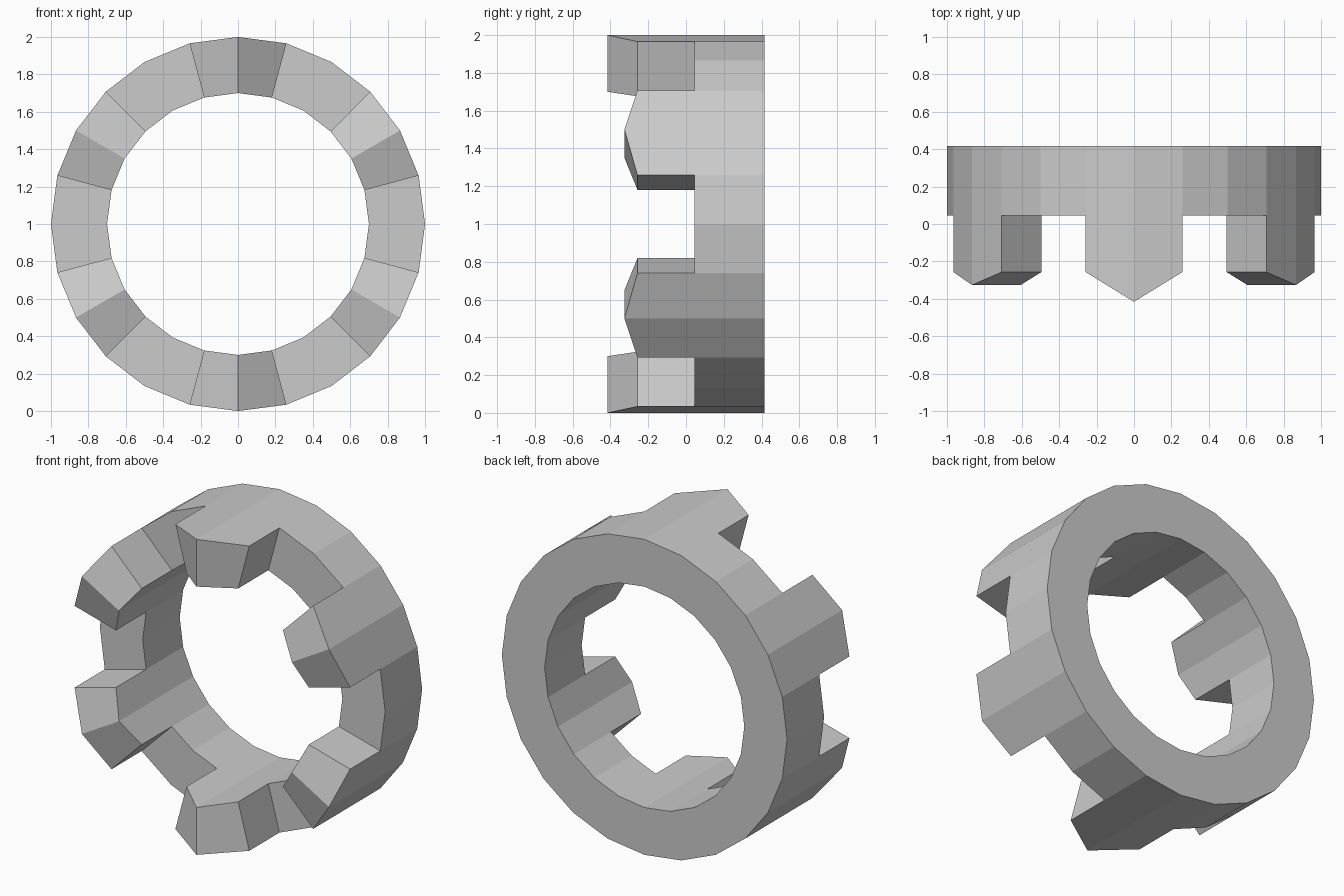
import bpy, bmesh
from math import sin, cos, pi

if "Cube" in bpy.data.objects:
    bpy.data.objects.remove(bpy.data.objects["Cube"])

N = 24                      # sides of the ring
R_OUT, R_IN = 1.0, 0.7
Y_BACK, Y_GAP, Y_SIDE = 0.416, 0.045, -0.257
Y_TIP, Y_TIP_LONG = -0.326, -0.416

bm = bmesh.new()


def ring(radius):
    return [bm.verts.new((radius * cos(2 * pi * i / N), Y_GAP,
                          1 + radius * sin(2 * pi * i / N))) for i in range(N)]


# Flat annulus at the notch level
outer, inner = ring(R_OUT), ring(R_IN)
faces = [bm.faces.new((outer[i], outer[(i + 1) % N],
                       inner[(i + 1) % N], inner[i])) for i in range(N)]

# Ring body: extrude the annulus backwards, keeping the front faces
res = bmesh.ops.extrude_face_region(bm, geom=faces, use_keep_orig=True)
for v in res["geom"]:
    if isinstance(v, bmesh.types.BMVert):
        v.co.y = Y_BACK

# Six pointed teeth, two segments wide; top and bottom ones are longer
for tip in range(2, N, 4):
    pair = [faces[tip - 1], faces[tip]]
    res = bmesh.ops.extrude_face_region(bm, geom=pair)
    peak = Y_TIP_LONG if tip in (6, 18) else Y_TIP
    a = 2 * pi * tip / N
    for v in res["geom"]:
        if isinstance(v, bmesh.types.BMVert):
            off_axis = abs(v.co.x * sin(a) - (v.co.z - 1) * cos(a))
            v.co.y = peak if off_axis < 0.01 else Y_SIDE
    bmesh.ops.delete(bm, geom=[f for f in pair if f.is_valid], context='FACES_ONLY')

bmesh.ops.recalc_face_normals(bm, faces=bm.faces)
mesh = bpy.data.meshes.new("toothed_ring")
bm.to_mesh(mesh)
bm.free()
bpy.context.collection.objects.link(bpy.data.objects.new("toothed_ring", mesh))
